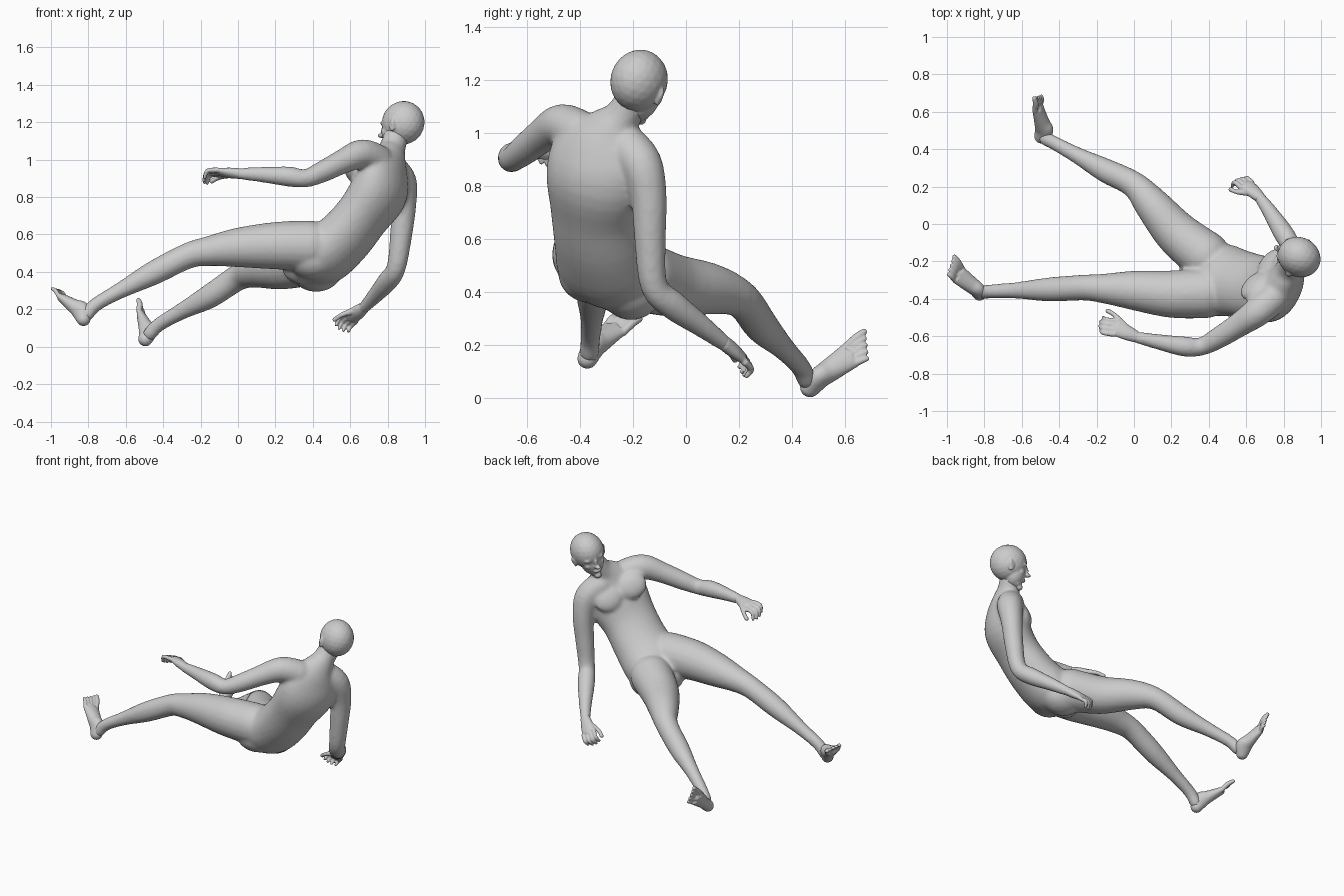
import bpy, bmesh, math
from mathutils import Vector as V, Matrix

cube = bpy.data.objects.get("Cube")
if cube:
    bpy.data.objects.remove(cube, do_unlink=True)

skin = bpy.data.materials.new("grey_clay")
skin.use_nodes = True
GREY = (0.6, 0.6, 0.6, 1)
skin.diffuse_color = GREY
skin.node_tree.nodes["Principled BSDF"].inputs["Base Color"].default_value = GREY


def spline(p, steps):
    """Catmull-Rom samples through stations of any length."""
    out = []
    for i in range(len(p) - 1):
        a, b, c, d = p[max(i - 1, 0)], p[i], p[i + 1], p[min(i + 2, len(p) - 1)]
        for k in range(steps):
            t = k / steps
            out.append([w + (y - u) * t / 2 + (u - 2.5 * w + 2 * y - z / 2) * t * t
                        + (1.5 * (w - y) + (z - u) / 2) * t ** 3
                        for u, w, y, z in zip(a, b, c, d)])
    return out + [list(p[-1])]


def tube(bm, stations, side=(0, 1, 0), side_end=None, steps=4, sides=20):
    """Loft ellipses; station = x, y, z, half width, half depth."""
    pts = spline([s if len(s) > 4 else (*s, s[3]) for s in stations], steps)
    pos = [V(p[:3]) for p in pts]
    s0, s1 = V(side), V(side_end or side)
    rings = []
    for i, p in enumerate(pts):
        tan = (pos[min(i + 1, len(pos) - 1)] - pos[max(i - 1, 0)]).normalized()
        u = s0.lerp(s1, i / (len(pts) - 1))
        u = (u - tan * u.dot(tan)).normalized()
        w = tan.cross(u)
        angles = [math.tau * k / sides for k in range(sides)]
        rings.append([bm.verts.new(pos[i] + u * p[3] * math.cos(a) + w * p[4] * math.sin(a))
                      for a in angles])
    for r, q in zip(rings, rings[1:]):
        for k in range(sides):
            n = (k + 1) % sides
            bm.faces.new((r[k], r[n], q[n], q[k]))
    bm.faces.new(rings[0][::-1])
    bm.faces.new(rings[-1])
    for i in (0, -1):
        blob(bm, pos[i], (min(pts[i][3:]),) * 3)


def blob(bm, centre, radii, axes=None):
    """Ellipsoid along three given axes."""
    rot = Matrix(axes or Matrix.Identity(3)).transposed().to_4x4()
    m = Matrix.Translation(V(centre)) @ rot @ Matrix.Diagonal((*radii, 1))
    bmesh.ops.create_icosphere(bm, subdivisions=3, radius=1, matrix=m)


def finish(bm, name, voxel, smooth):
    """Fuse the overlapping volumes into one soft skin."""
    bmesh.ops.recalc_face_normals(bm, faces=bm.faces)
    me = bpy.data.meshes.new(name)
    bm.to_mesh(me)
    bm.free()
    me.materials.append(skin)
    ob = bpy.data.objects.new(name, me)
    bpy.context.collection.objects.link(ob)
    r = ob.modifiers.new("fuse", "REMESH")
    r.mode, r.voxel_size, r.use_smooth_shade = "VOXEL", voxel, True
    s = ob.modifiers.new("soften", "SMOOTH")
    s.factor, s.iterations = 0.5, smooth


# Body: twisted, leaning torso
body = bmesh.new()
HIP, SHOULDER = V((-.1, -.92, .38)), V((-.55, -.74, .4)).normalized()
CHEST = V((-.59, .68, .44)).normalized()
SPINE = CHEST.cross(SHOULDER).normalized()
tube(body, [(.33, -.285, .43, .16, .095), (.44, -.295, .48, .2, .15), (.56, -.32, .575, .185, .145),
            (.665, -.34, .7, .18, .135), (.75, -.34, .82, .2, .14), (.785, -.32, .93, .19, .115),
            (.81, -.28, 1.01, .11, .085), (.825, -.24, 1.06, .072, .07), (.85, -.19, 1.14, .066, .066)],
     HIP, SHOULDER, sides=28)
for s in (-1, 1):
    # chest muscles and seat
    chest = V((.75, -.335, .88)) + SHOULDER * s * .085 + CHEST * .1
    blob(body, chest, (.095, .042, .085), (SHOULDER, CHEST, SPINE))
    blob(body, V((.41, -.285, .44)) + HIP * s * .085, (.14, .12, .115))

# Arms
tube(body, [(.74, -.4, 1.0, .085), (.66, -.47, 1.03, .08), (.56, -.54, .99, .066),
            (.45, -.61, .935, .058), (.36, -.655, .9, .049), (.27, -.655, .91, .054),
            (.13, -.63, .92, .042), (.01, -.605, .925, .031)])
tube(body, [(.82, -.23, .95, .085), (.875, -.17, .88, .082), (.885, -.14, .75, .068),
            (.87, -.135, .58, .059), (.845, -.12, .42, .052), (.8, -.05, .35, .055),
            (.73, .06, .27, .042), (.67, .145, .205, .031)])

# Legs
tube(body, [(.38, -.37, .54, .135), (.2, -.375, .54, .127), (0, -.355, .53, .106),
            (-.16, -.345, .51, .08), (-.27, -.34, .485, .069), (-.45, -.35, .395, .065),
            (-.63, -.355, .3, .044), (-.76, -.36, .225, .038), (-.81, -.365, .17, .038)])
tube(body, [(.38, -.17, .46, .135), (.23, -.05, .425, .12), (.1, .1, .41, .096),
            (0, .21, .37, .071), (-.15, .285, .27, .065), (-.3, .365, .19, .045),
            (-.42, .43, .12, .038), (-.47, .455, .07, .038)])
finish(body, "body", .011, 10)


def foot(name, heel, ball, toe, across):
    """Heel to ball wedge with five toes, the big toe first."""
    bm = bmesh.new()
    heel, ball, toe, w = V(heel), V(ball), V(toe), V(across).normalized()
    along = (ball - heel).normalized()
    top = w.cross(along)
    top *= 1 if top.x > 0 else -1
    mid = heel.lerp(ball, .5) + top * .014
    tube(bm, [(*heel, .038, .04), (*(heel.lerp(mid, .5) + top * .014), .04, .052),
              (*mid, .045, .04), (*ball, .053, .024)], w)
    for i in range(5):
        off = w * (i - 2) * .022
        r = .016 if i == 0 else .012
        root, tip = ball + off * .9, toe + off * 1.1 - along * .007 * i
        tube(bm, [(*root, r), (*(root.lerp(tip, .6) + top * .006), r), (*tip, r * .8)], w, sides=10)
    finish(bm, name, .005, 3)


foot("left_foot", (-.826, -.372, .148), (-.94, -.27, .26), (-.985, -.215, .312), (-.5, -.8, .3))
foot("right_foot", (-.495, .468, .04), (-.515, .62, .16), (-.515, .688, .207), (.35, .35, -.85))


def hand(name, wrist, knuckle, across, reach, curl, thumb):
    """Palm, four curled fingers and a thumb; across points to the thumb side."""
    bm = bmesh.new()
    wrist, knuckle, w = V(wrist), V(knuckle), V(across).normalized()
    mid = wrist.lerp(knuckle, .5)
    tube(bm, [(*wrist, .031, .028), (*mid, .042, .027), (*knuckle, .046, .019)], w)
    for i in range(4):
        k = knuckle + w * (i - 1.5) * .026
        size = (.8, .95, 1, .93)[i]
        bend = k + V(reach) * size
        tip = bend + V(curl) * size
        tube(bm, [(*k, .014), (*bend, .0125), (*tip, .009)], w, sides=10)
    tube(bm, [(*(mid + w * .02), .02), *[(*p, .013) for p in thumb]], sides=10)
    finish(bm, name, .005, 3)


hand("left_hand", (.015, -.605, .925), (-.095, -.555, .932), (.3, .85, -.3),
     (-.07, .01, -.005), (-.018, .012, -.045), [(-.1, -.49, .905), (-.14, -.465, .885)])
hand("right_hand", (.675, .14, .21), (.6, .21, .155), (-.55, -.25, .4),
     (-.035, .028, -.032), (-.014, -.022, -.032), [(.555, .17, .17), (.518, .185, .145)])

# Head: turned and tilted
head = bmesh.new()
F = V((-.87, .49, -.08)).normalized()
L = V((-.47, -.83, .26))
L = (L - F * L.dot(F)).normalized()
U = F.cross(L)
FRAME = (F, L, U)
C = V((.883, -.177, 1.197))


def feature(f, l, u, radii):
    blob(head, C + F * f + L * l + U * u, radii, FRAME)


feature(0, 0, 0, (.118, .105, .118))
feature(.045, 0, -.06, (.07, .074, .09))         # face
feature(.062, 0, -.118, (.04, .045, .034))       # jaw
feature(.088, 0, -.145, (.022, .024, .02))       # chin
feature(.108, 0, -.098, (.014, .028, .012))      # lips
feature(.128, 0, -.06, (.024, .017, .013))       # nose tip
feature(.112, 0, -.035, (.022, .011, .034))      # nose bridge
for s in (-1, 1):
    feature(.092, s * .034, -.008, (.022, .034, .012))   # brow
    feature(.078, s * .045, -.055, (.026, .024, .022))   # cheek
    feature(.094, s * .034, -.03, (.012, .016, .01))     # eye
    feature(.008, s * .1, -.035, (.02, .01, .038))       # ear
    feature(.002, s * .107, -.025, (.012, .01, .026))    # ear rim
finish(head, "head", .006, 3)
